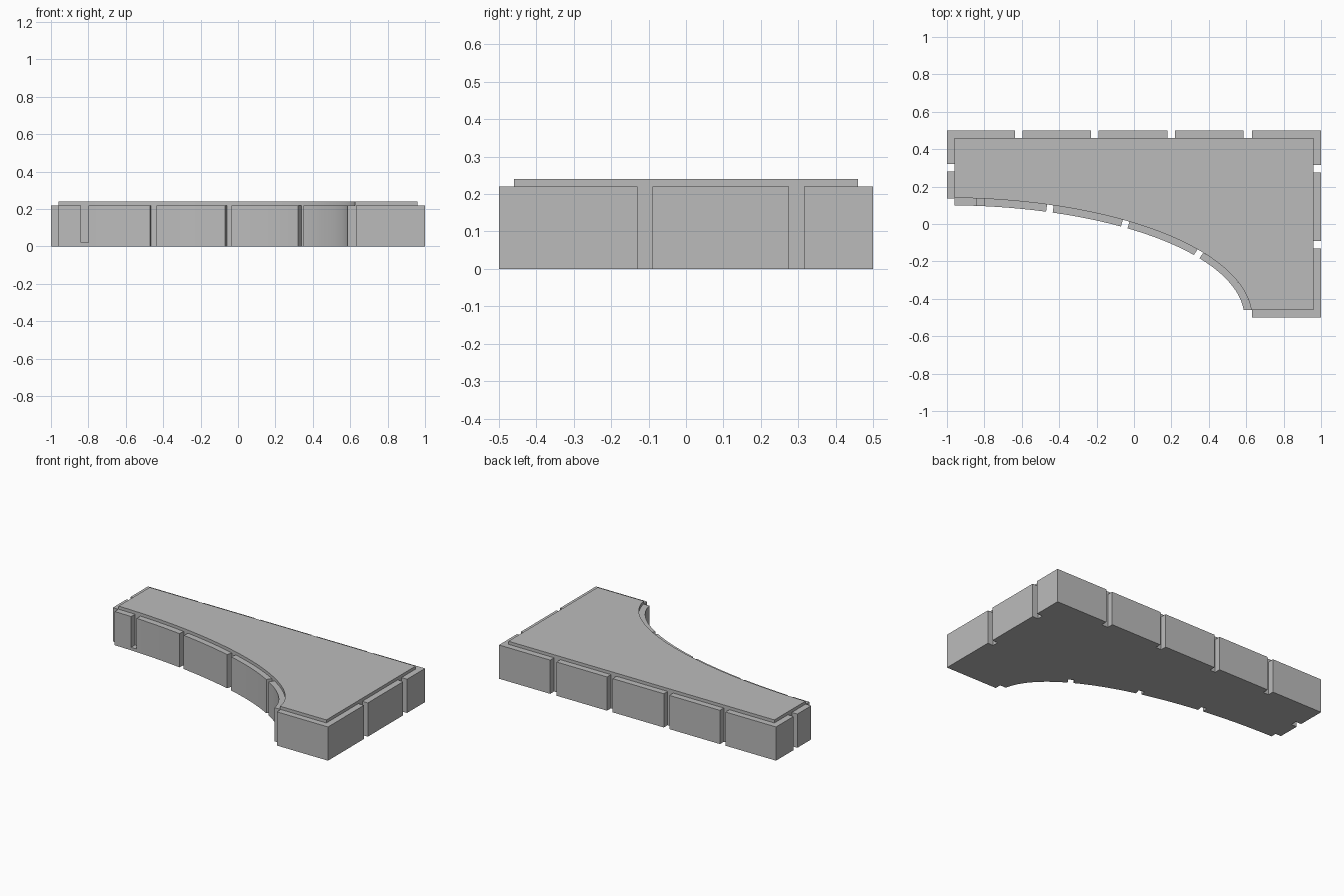
import bpy, bmesh, math

if "Cube" in bpy.data.objects:
    bpy.data.objects.remove(bpy.data.objects["Cube"])

RIM = 0.04          # rim thickness
RIM_TOP = 0.22
CORE_TOP = 0.24
CX, CY = -1.0, -0.5  # ellipse centre of the curved side
INNER = (1.63, 0.64)
OUTER = (1.59, 0.60)

stone = bpy.data.materials.new("grey stone")
stone.use_nodes = True
stone.diffuse_color = (0.5, 0.5, 0.5, 1)
bsdf = next(n for n in stone.node_tree.nodes if n.type == 'BSDF_PRINCIPLED')
bsdf.inputs["Base Color"].default_value = (0.5, 0.5, 0.5, 1)


def prism(name, outline, top):
    """Extrude a flat outline from the ground up to the given height."""
    bm = bmesh.new()
    face = bm.faces.new([bm.verts.new((x, y, 0)) for x, y in outline])
    up = bmesh.ops.extrude_face_region(bm, geom=[face])["geom"]
    bmesh.ops.translate(bm, vec=(0, 0, top),
                        verts=[v for v in up if isinstance(v, bmesh.types.BMVert)])
    bmesh.ops.recalc_face_normals(bm, faces=bm.faces)
    mesh = bpy.data.meshes.new(name)
    bm.to_mesh(mesh)
    bm.free()
    mesh.materials.append(stone)
    obj = bpy.data.objects.new(name, mesh)
    bpy.context.collection.objects.link(obj)
    bpy.ops.object.select_all(action='DESELECT')
    obj.select_set(True)
    bpy.context.view_layer.objects.active = obj
    bpy.ops.object.shade_smooth_by_angle(angle=math.radians(25))
    return obj


def rect(x0, x1, y0, y1):
    return [(x0, y0), (x1, y0), (x1, y1), (x0, y1)]


def angle_at(x, radii):
    return math.acos((x - CX) / radii[0])


def arc(x0, x1, radii, steps):
    a, b = angle_at(x0, radii), angle_at(x1, radii)
    angles = [a + (b - a) * i / steps for i in range(steps + 1)]
    return [(CX + radii[0] * math.cos(t), CY + radii[1] * math.sin(t)) for t in angles]


def x_at_foot(radii):
    """Where an ellipse meets the front edge of the core."""
    return CX + radii[0] * math.sqrt(1 - (RIM / radii[1]) ** 2)


def inner_x(x):
    """Step from the outer curve to the inner one along its normal."""
    t = angle_at(x, OUTER)
    nx, ny = math.cos(t) / OUTER[0], math.sin(t) / OUTER[1]
    return x + RIM * nx / math.hypot(nx, ny)


# Raised core slab
core = [(-0.96, 0.46)] + arc(-0.96, x_at_foot(INNER), INNER, 48) + [(0.96, -0.46), (0.96, 0.46)]
prism("core_slab", core, CORE_TOP)

# Curved rim blocks, with a shallow step joining the first two
foot = x_at_foot(OUTER)
curved = [("curved_rim_end", -0.96, -0.84, RIM_TOP), ("curved_rim_step", -0.84, -0.80, 0.02),
          ("curved_rim_1", -0.80, -0.47, RIM_TOP), ("curved_rim_2", -0.435, -0.07, RIM_TOP),
          ("curved_rim_3", -0.035, 0.32, RIM_TOP), ("curved_rim_4", 0.35, foot, RIM_TOP)]
for name, a, b, top in curved:
    ia = a if a == -0.96 else inner_x(a)
    ib = x_at_foot(INNER) if b == foot else inner_x(b)
    prism(name, arc(a, b, OUTER, 14) + arc(ia, ib, INNER, 14)[::-1], top)

# Straight rim blocks along the back
for i, (a, b) in enumerate([(-0.595, -0.23), (-0.19, 0.18), (0.22, 0.585)]):
    prism(f"back_rim_{i + 1}", rect(a, b, 0.46, 0.5), RIM_TOP)

# Side rim blocks
prism("left_rim", rect(0.96, 1, -0.09, 0.275), RIM_TOP)
prism("right_rim", rect(-1, -0.96, 0.137, 0.28), RIM_TOP)


def corner(name, sx, sy, along_x, along_y):
    """L-shaped rim block wrapping a corner."""
    pts = [(1, .5), (along_x, .5), (along_x, .46), (.96, .46), (.96, along_y), (1, along_y)]
    prism(name, [(x * sx, y * sy) for x, y in pts], RIM_TOP)


corner("back_left_corner", 1, 1, 0.63, 0.315)
corner("back_right_corner", -1, 1, 0.635, 0.32)
corner("front_left_corner", 1, -1, 0.63, 0.13)
